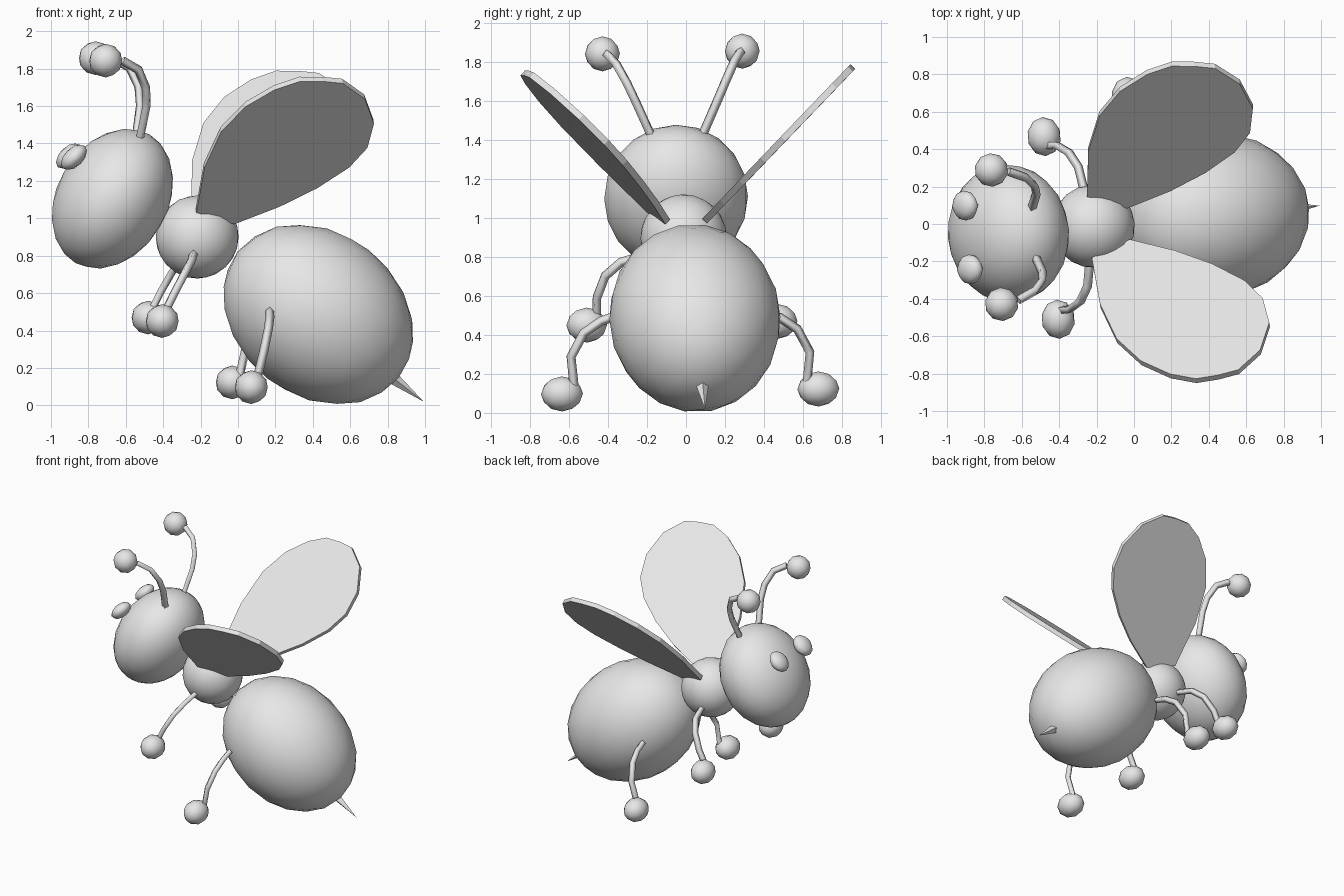
import bpy, bmesh
from math import radians
from mathutils import Matrix, Vector

cube = bpy.data.objects.get("Cube")
if cube:
    bpy.data.objects.remove(cube)

# One plain grey for the whole insect
GREY = (0.8, 0.8, 0.8, 1)
grey = bpy.data.materials.new("plain grey")
grey.use_nodes = True
grey.diffuse_color = GREY
grey.node_tree.nodes["Principled BSDF"].inputs["Base Color"].default_value = GREY

# The insect faces -x, turned and rolled very slightly
POSE = (Matrix.Translation((0, 0.022, 0)) @ Matrix.Rotation(radians(4.4), 4, 'Z')
        @ Matrix.Rotation(radians(1.1), 4, 'X'))


def add_object(name, data):
    obj = bpy.data.objects.new(name, data)
    data.materials.append(grey)
    bpy.context.scene.collection.objects.link(obj)
    obj.matrix_world = POSE
    return obj


def add_bmesh(name, bm, smooth=False):
    bmesh.ops.recalc_face_normals(bm, faces=bm.faces)
    for face in bm.faces:
        face.smooth = smooth
    mesh = bpy.data.meshes.new(name)
    bm.to_mesh(mesh)
    bm.free()
    return add_object(name, mesh)


def ellipsoid(name, center, radii, tilt=0, detail=3):
    bm = bmesh.new()
    matrix = (Matrix.Translation(center) @ Matrix.Rotation(radians(tilt), 4, 'Y')
              @ Matrix.Diagonal((*radii, 1)))
    bmesh.ops.create_icosphere(bm, subdivisions=detail, radius=1, matrix=matrix)
    return add_bmesh(name, bm, smooth=True)


def tube(name, points, radius=0.024):
    curve = bpy.data.curves.new(name, 'CURVE')
    curve.dimensions = '3D'
    curve.bevel_depth = radius
    curve.bevel_resolution = 0
    curve.use_fill_caps = True
    spline = curve.splines.new('POLY')
    spline.points.add(len(points) - 1)
    for point, co in zip(spline.points, points):
        point.co = (*co, 1)
    return add_object(name, curve)


def wing(name, outline, side):
    bm = bmesh.new()
    verts = [bm.verts.new((x, side * y, 0.98 + (y - 0.09) + 0.08 * x)) for x, y in outline]
    bm.faces.new(verts)
    obj = add_bmesh(name, bm)
    solid = obj.modifiers.new("thickness", 'SOLIDIFY')
    solid.thickness = 0.034
    solid.offset = 0


# Body
ellipsoid("head", (-0.675, 0, 1.105), (0.297, 0.37, 0.397), 30)
ellipsoid("thorax", (-0.22, 0, 0.90), (0.222, 0.222, 0.222))
ellipsoid("abdomen", (0.43, 0, 0.486), (0.549, 0.44, 0.438), 38)

# Stinger
base, tip = Vector((0.80, 0, 0.17)), Vector((0.995, 0, 0.02))
axis = tip - base
bm = bmesh.new()
bmesh.ops.create_cone(bm, cap_ends=True, segments=4, radius1=0.04, radius2=0, depth=axis.length,
                      matrix=Matrix.Translation((base + tip) / 2)
                      @ axis.to_track_quat('Z', 'Y').to_matrix().to_4x4())
add_bmesh("stinger", bm)

# Paths are (x, distance from the middle, z)
ANTENNA = [(-0.54, 0.13, 1.42), (-0.51, 0.21, 1.60), (-0.515, 0.255, 1.70),
           (-0.56, 0.305, 1.80), (-0.65, 0.345, 1.85)]
FRONT_LEG = [(-0.25, 0.17, 0.82), (-0.275, 0.32, 0.78), (-0.32, 0.40, 0.71),
             (-0.38, 0.44, 0.60), (-0.43, 0.44, 0.50)]
REAR_LEG = [(0.14, 0.37, 0.51), (0.135, 0.46, 0.48), (0.12, 0.55, 0.42),
            (0.09, 0.615, 0.30), (0.055, 0.60, 0.15)]
WING = [(-0.24, 0.175), (-0.215, 0.42), (-0.14, 0.61), (-0.02, 0.735), (0.13, 0.815),
        (0.265, 0.85), (0.385, 0.84), (0.495, 0.82), (0.62, 0.725), (0.68, 0.585),
        (0.655, 0.455), (0.565, 0.355), (0.40, 0.255), (0.205, 0.17), (-0.03, 0.095)]

# Paired parts
for label, side in (("left", -1), ("right", 1)):
    def flip(points):
        return [(x, side * y, z) for x, y, z in points]

    ellipsoid(label + "_eye", (-0.895, side * 0.171, 1.33), (0.05, 0.08, 0.085), 45, 2)
    tube(label + "_antenna", flip(ANTENNA))
    ellipsoid(label + "_antenna_ball", (-0.74, side * 0.36, 1.85), (0.09, 0.09, 0.09), 0, 2)
    tube(label + "_front_leg", flip(FRONT_LEG))
    ellipsoid(label + "_front_foot", (-0.445, side * 0.49, 0.46), (0.09, 0.105, 0.09), 0, 2)
    tube(label + "_rear_leg", flip(REAR_LEG))
    ellipsoid(label + "_rear_foot", (0.02, side * 0.66, 0.11), (0.09, 0.108, 0.09), 0, 2)
    wing(label + "_wing", WING, side)
